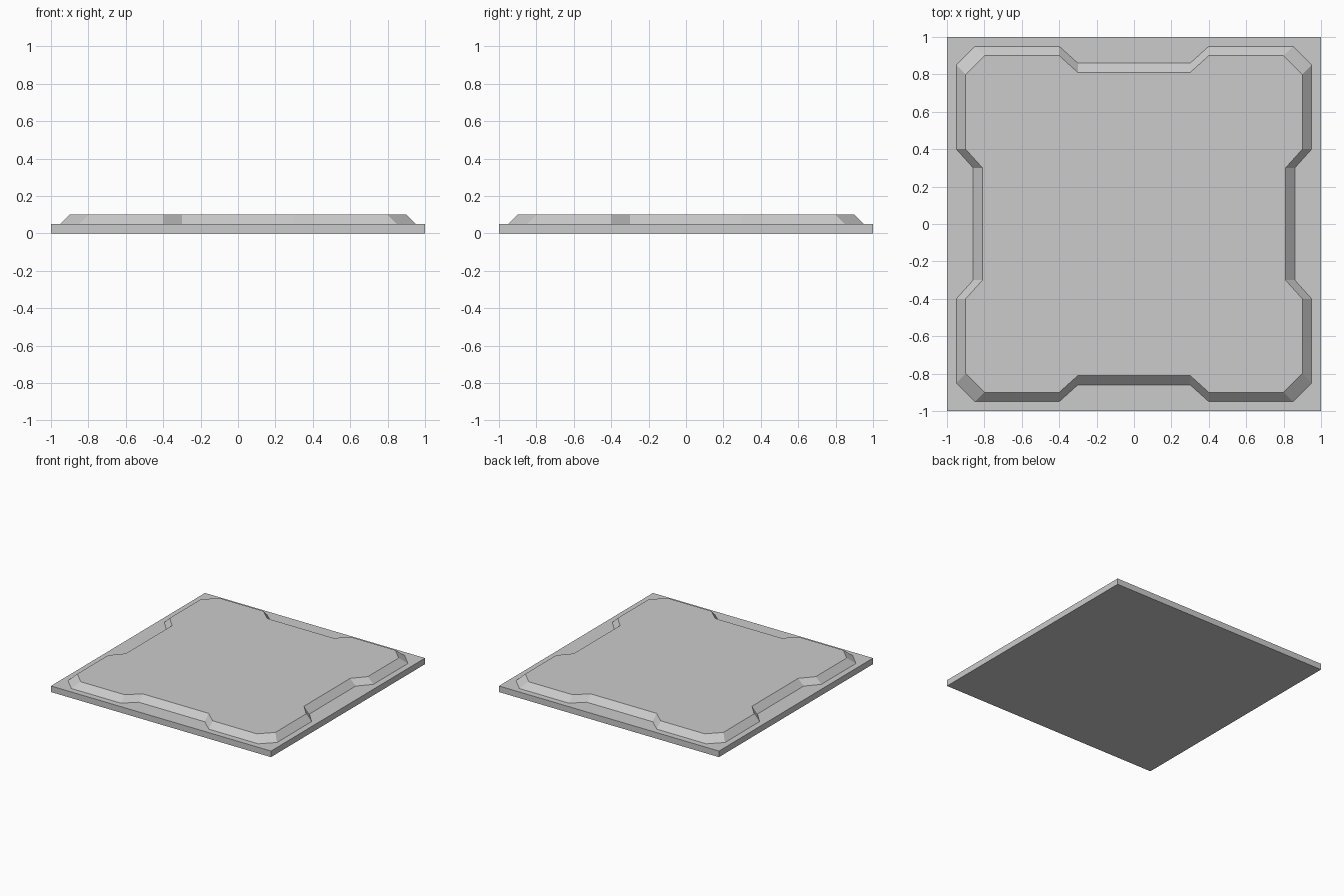
import bpy, bmesh
from mathutils import Matrix, Vector
from math import pi

if "Cube" in bpy.data.objects:
    bpy.data.objects.remove(bpy.data.objects["Cube"])

BASE_Z, TOP_Z = 0.05, 0.10


def ring(bm, quarter, z):
    """Repeat one side's points around four sides, counter-clockwise."""
    return [bm.verts.new(Matrix.Rotation(i * pi / 2, 3, 'Z') @ Vector((x, y, z)))
            for i in range(4) for x, y in quarter]


def side(edge, corner, notch):
    """Right-hand side of the panel: chamfered corners and a shallow notch."""
    return [(edge, -corner), (edge, -0.4), (notch, -0.3),
            (notch, 0.3), (edge, 0.4), (edge, corner)]


def walls(bm, low, high):
    n = len(low)
    for i in range(n):
        j = (i + 1) % n
        bm.faces.new((low[i], low[j], high[j], high[i]))


def loop_edges(bm, verts):
    return [bm.edges.get((verts[i - 1], verts[i])) for i in range(len(verts))]


bm = bmesh.new()

# square base slab
bottom = ring(bm, [(1, -1)], 0)
rim = ring(bm, [(1, -1)], BASE_Z)
bm.faces.new(bottom[::-1])
walls(bm, bottom, rim)

# raised notched panel with sloped edges
foot = ring(bm, side(0.95, 0.85, 0.86), BASE_Z)
top = ring(bm, side(0.90, 0.80, 0.81), TOP_Z)
walls(bm, foot, top)
bm.faces.new(top)

# flat ledge between slab edge and panel foot
bmesh.ops.triangle_fill(bm, use_beauty=True, normal=(0, 0, 1),
                        edges=loop_edges(bm, rim) + loop_edges(bm, foot))
bmesh.ops.recalc_face_normals(bm, faces=bm.faces)

mesh = bpy.data.meshes.new("floor_tile")
bm.to_mesh(mesh)
bm.free()
bpy.context.collection.objects.link(bpy.data.objects.new("floor_tile", mesh))
